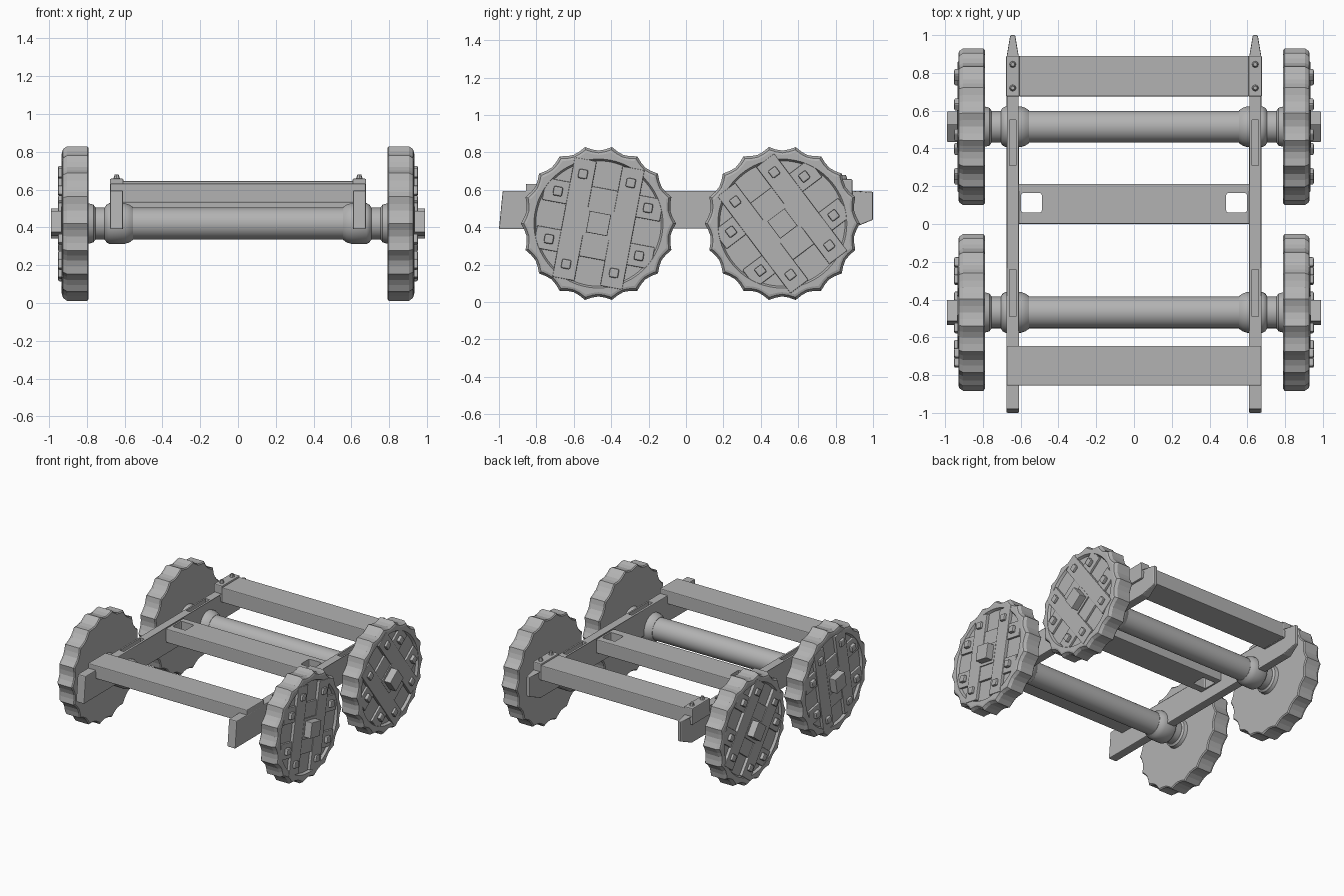
import bpy, bmesh, math
from mathutils import Matrix, Vector

if "Cube" in bpy.data.objects:
    bpy.data.objects.remove(bpy.data.objects["Cube"])

grey = bpy.data.materials.new("plain grey")
grey.use_nodes = True
grey.diffuse_color = (0.45, 0.45, 0.45, 1)
grey.node_tree.nodes["Principled BSDF"].inputs["Base Color"].default_value = (0.45, 0.45, 0.45, 1)

AXLE_Z = 0.42
WHEELS = {"front": (-0.468, -10.6), "rear": (0.515, 37)}   # y position, board tilt


def finish(name, bm, mirror=True, bevel=0.0, smooth=False):
    bmesh.ops.recalc_face_normals(bm, faces=bm.faces)
    mesh = bpy.data.meshes.new(name)
    bm.to_mesh(mesh)
    bm.free()
    mesh.materials.append(grey)
    ob = bpy.data.objects.new(name, mesh)
    bpy.context.collection.objects.link(ob)
    if bevel:
        mod = ob.modifiers.new("worn edges", 'BEVEL')
        mod.width, mod.segments, mod.limit_method = bevel, 2, 'ANGLE'
    if mirror:
        mod = ob.modifiers.new("other side", 'MIRROR')
        mod.use_clip = mod.use_mirror_merge = False
    if smooth:
        bpy.ops.object.select_all(action='DESELECT')
        ob.select_set(True)
        bpy.context.view_layer.objects.active = ob
        bpy.ops.object.shade_smooth_by_angle(angle=math.radians(35))
    return ob


def add_box(bm, lo, hi, matrix=Matrix()):
    lo, hi = Vector(lo), Vector(hi)
    mat = matrix @ Matrix.Translation((lo + hi) / 2) @ Matrix.Diagonal((*(hi - lo), 1))
    bmesh.ops.create_cube(bm, size=1, matrix=mat)


def box(name, lo, hi, **options):
    bm = bmesh.new()
    add_box(bm, lo, hi)
    return finish(name, bm, **options)


def lathe(bm, rings, count, outline, y, z=AXLE_Z):
    """Skin rings of (x, radius, notch depth) around an axis along x."""
    loops = []
    for x, r, depth in rings:
        loop = []
        for i in range(count):
            a, rad = math.tau * i / count, r - depth * outline(i)
            loop.append(bm.verts.new((x, y + rad * math.cos(a), z + rad * math.sin(a))))
        loops.append(loop)
    for a, b in zip(loops, loops[1:]):
        for i in range(count):
            j = (i + 1) % count
            bm.faces.new((a[i], a[j], b[j], b[i]))
    bm.faces.new(loops[0])
    bm.faces.new(loops[-1])


def round_part(name, rings, y, **options):
    bm = bmesh.new()
    lathe(bm, [(x, r, 0) for x, r in rings], 40, lambda i: 0, y)
    return finish(name, bm, smooth=True, **options)


def cut(target, cutter):
    cutter.hide_render = True
    cutter.hide_set(True)
    mod = target.modifiers.new("cut", 'BOOLEAN')
    mod.operation, mod.object, mod.solver = 'DIFFERENCE', cutter, 'EXACT'


for end, (y, tilt) in WHEELS.items():
    # scalloped wheel with raised rim and sunken outer face
    bm = bmesh.new()
    rings = [(0.79, 0.405, 0.022), (0.797, 0.415, 0.025), (0.905, 0.415, 0.025),
             (0.926, 0.4, 0.022), (0.93, 0.385, 0.018), (0.93, 0.345, 0), (0.912, 0.335, 0)]
    lathe(bm, rings, 72, lambda i: (0, 0.7, 1, 0.7)[i % 4], y)
    finish(end + "_wheel", bm)

    # crossed boards, bolts and axle tip share one tilted frame
    frame = Matrix.Translation((0, y, AXLE_Z)) @ Matrix.Rotation(math.radians(tilt), 4, 'X')
    boards, bolts = bmesh.new(), bmesh.new()
    for quarter in range(4):
        turned = frame @ Matrix.Rotation(quarter * math.pi / 2, 4, 'X')
        if quarter in (0, 2):
            add_box(boards, (0.9, 0.07, -0.325), (0.934, 0.19, 0.325), turned)
        else:
            add_box(boards, (0.9, 0.07, -0.32), (0.928, 0.19, 0.32), turned)
        for s in (-1, 1):
            add_box(bolts, (0.92, s * 0.13 - 0.025, 0.22), (0.952, s * 0.13 + 0.025, 0.27), turned)
    finish(end + "_wheel_boards", boards, bevel=0.005)
    finish(end + "_wheel_bolts", bolts, bevel=0.008)

    tip = bmesh.new()
    add_box(tip, (0.9, -0.058, -0.058), (0.99, 0.058, 0.058), frame)
    finish(end + "_axle_tip", tip, bevel=0.004)
    # square frame around the axle tip
    bm = bmesh.new()
    for quarter in range(4):
        turned = frame @ Matrix.Rotation(quarter * math.pi / 2, 4, 'X')
        add_box(bm, (0.9, 0.058, -0.078), (0.936, 0.078, 0.078), turned)
    finish(end + "_axle_socket", bm)

    # axle and its collars
    round_part(end + "_axle", [(-0.8, 0.084), (0.8, 0.084)], y, mirror=False)
    round_part(end + "_rail_collar", [(0.555, 0.086), (0.575, 0.1), (0.6, 0.108), (0.68, 0.108),
                                      (0.695, 0.1), (0.705, 0.086)], y)
    round_part(end + "_wheel_collar", [(0.755, 0.086), (0.765, 0.1), (0.795, 0.108)], y)

# side rail: side profile, with the rear end tapered to a point
bm = bmesh.new()
profile = [(-1.0, 0.39), (0.89, 0.395), (1.0, 0.44), (1.0, 0.59), (0.89, 0.595), (-0.98, 0.595)]
sides = []
for s in (-1, 1):
    sides.append([bm.verts.new((0.642 + s * (0.013 if y > 0.95 else 0.034), y, z)) for y, z in profile])
    bm.faces.new(sides[-1])
for i in range(len(profile)):
    j = (i + 1) % len(profile)
    bm.faces.new((sides[0][i], sides[0][j], sides[1][j], sides[1][i]))
rail = finish("side_rail", bm, mirror=False, bevel=0.006)
for end, lo, hi in (("front", -0.49, -0.24), ("rear", 0.31, 0.55)):
    cut(rail, box(end + "_slot_cutter", (0.626, lo, 0.545), (0.66, hi, 0.7), mirror=False))
rail.modifiers.new("other side", 'MIRROR').use_mirror_merge = False

# cross beams
box("front_beam", (-0.675, -0.856, 0.53), (0.675, -0.645, 0.632), mirror=False, bevel=0.006)
box("rear_beam", (-0.61, 0.675, 0.53), (0.61, 0.89, 0.645), mirror=False, bevel=0.006)
box("rear_beam_cap", (0.606, 0.675, 0.53), (0.678, 0.89, 0.657), bevel=0.006)
middle = box("middle_beam", (-0.615, 0.0, 0.48), (0.615, 0.213, 0.585), mirror=False, bevel=0.006)
cut(middle, box("hole_cutter", (0.488, 0.06, 0.4), (0.598, 0.165, 0.7), bevel=0.012))

# bolts on the rear beam caps
bm = bmesh.new()
for y in (0.72, 0.845):
    bmesh.ops.create_cone(bm, cap_ends=True, segments=8, radius1=0.02, radius2=0.01, depth=0.03,
                          matrix=Matrix.Translation((0.642, y, 0.665)))
finish("rear_cap_bolts", bm)
